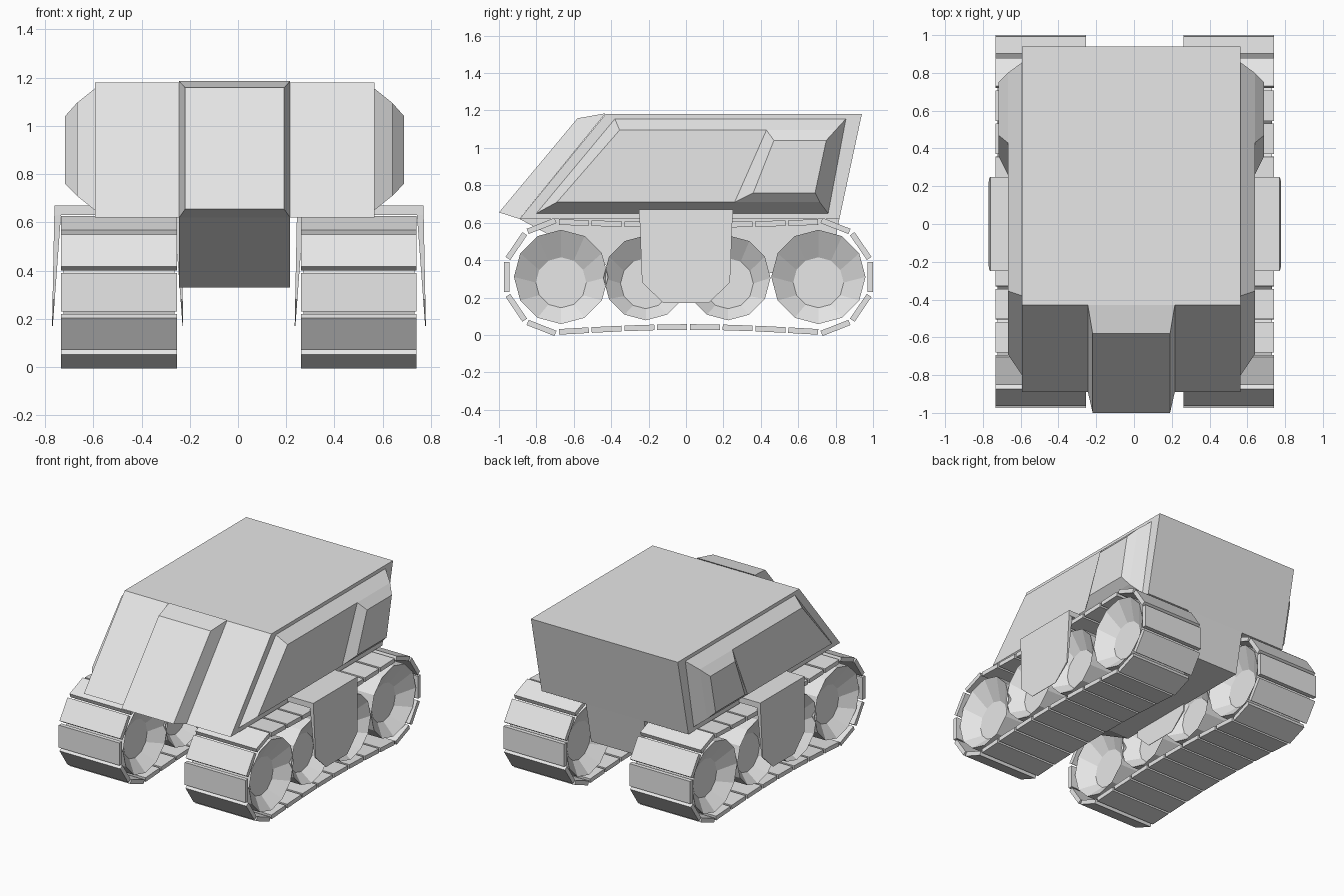
import bpy, bmesh, math
from mathutils import Matrix, Vector

cube = bpy.data.objects.get("Cube")
if cube:
    bpy.data.objects.remove(cube, do_unlink=True)

GREY = bpy.data.materials.new("plain_grey")
GREY.use_nodes = True
GREY.diffuse_color = (0.8, 0.8, 0.8, 1)
GREY.node_tree.nodes["Principled BSDF"].inputs["Base Color"].default_value = (0.8, 0.8, 0.8, 1)


def finish(name, bm):
    bmesh.ops.recalc_face_normals(bm, faces=bm.faces)
    mesh = bpy.data.meshes.new(name)
    bm.to_mesh(mesh)
    bm.free()
    mesh.materials.append(GREY)
    obj = bpy.data.objects.new(name, mesh)
    bpy.context.scene.collection.objects.link(obj)
    return obj


def loft(name, rings):
    """Skin matching rings of points and cap both ends."""
    bm = bmesh.new()
    rows = [[bm.verts.new(p) for p in ring] for ring in rings]
    n = len(rows[0])
    for a, b in zip(rows, rows[1:]):
        for i in range(n):
            j = (i + 1) % n
            bm.faces.new((a[i], a[j], b[j], b[i]))
    bm.faces.new(rows[0])
    bm.faces.new(rows[-1])
    return finish(name, bm)


def side_ring(x, profile):
    return [(x, y, z) for y, z in profile]


# Hull: slanted cabin and narrow keel between the tracks
HULL_X = -0.014
cabin = [(-0.89, 0.62), (-0.43, 1.18), (0.94, 1.18), (0.82, 0.62)]
keel = [(-0.89, 0.62), (0.82, 0.62), (0.76, 0.33), (-0.35, 0.33)]
loft("cabin", [side_ring(HULL_X + s * 0.579, cabin) for s in (-1, 1)])
loft("keel", [side_ring(HULL_X + s * 0.23, keel) for s in (-1, 1)])


# Raised front panel with bevelled borders
def cross_ring(w, low, high):
    return [(HULL_X - w, *low), (HULL_X + w, *low), (HULL_X + w, *high), (HULL_X - w, *high)]


loft("front_panel", [cross_ring(0.23, (-0.89, 0.62), (-0.43, 1.185)),
                     cross_ring(0.205, (-1.0, 0.655), (-0.58, 1.158))])

# Side panels, each with a smaller raised hatch at the rear
panel_base = [(-0.80, 0.65), (-0.38, 1.155), (0.855, 1.155), (0.76, 0.65)]
panel_face = [(-0.69, 0.71), (-0.355, 1.095), (0.80, 1.095), (0.715, 0.71)]
hatch_base = [(0.26, 0.71), (0.43, 1.095), (0.80, 1.095), (0.715, 0.71)]
hatch_face = [(0.36, 0.76), (0.47, 1.04), (0.75, 1.04), (0.69, 0.76)]
for side, s in (("left", 1), ("right", -1)):
    loft(side + "_side_panel", [side_ring(HULL_X + s * 0.579, panel_base),
                                side_ring(HULL_X + s * 0.654, panel_face)])
    loft(side + "_rear_hatch", [side_ring(HULL_X + s * 0.654, hatch_base),
                                side_ring(HULL_X + s * 0.703, hatch_face)])

# Track path: a stadium loop whose straights sag slightly inward
FRONT, BACK, AXLE, R = -0.665, 0.692, 0.31, 0.293
SPAN, QUARTER = BACK - FRONT, math.pi * R / 2
LENGTH = 2 * SPAN + 4 * QUARTER
PLATES = 26


def path(d):
    d %= LENGTH
    if d < QUARTER:
        a = math.pi - d / R
        return Vector((0, FRONT + R * math.cos(a), AXLE + R * math.sin(a)))
    d -= QUARTER
    if d < SPAN:
        return Vector((0, FRONT + d, AXLE + R - 0.015 * math.sin(math.pi * d / SPAN)))
    d -= SPAN
    if d < 2 * QUARTER:
        a = math.pi / 2 - d / R
        return Vector((0, BACK + R * math.cos(a), AXLE + R * math.sin(a)))
    d -= 2 * QUARTER
    if d < SPAN:
        return Vector((0, BACK - d, AXLE - R + 0.025 * math.sin(math.pi * d / SPAN)))
    a = -math.pi / 2 - (d - SPAN) / R
    return Vector((0, FRONT + R * math.cos(a), AXLE + R * math.sin(a)))


def build_track(name, x):
    bm = bmesh.new()
    pitch = LENGTH / PLATES
    for i in range(PLATES):
        d = i * pitch
        t = path(d + pitch / 3) - path(d - pitch / 3)
        place = Matrix.Translation(path(d) + Vector((x, 0, 0)))
        turn = Matrix.Rotation(math.atan2(t.z, t.y), 4, 'X')
        size = Matrix.Diagonal((0.48, 0.16, 0.03, 1))
        bmesh.ops.create_cube(bm, size=1, matrix=place @ turn @ size)
    finish(name, bm)


# Twelve-sided wheels dished on both faces
def circle(x, y, z, r):
    return [(x, y + r * math.cos(k * math.pi / 6), z + r * math.sin(k * math.pi / 6))
            for k in range(12)]


def build_wheel(name, x, y, z, r):
    hub = z - 0.03
    loft(name, [circle(x - 0.15, y, hub, 0.135), circle(x - 0.23, y, z, r),
                circle(x + 0.23, y, z, r), circle(x + 0.15, y, hub, 0.135)])


# Arched guard: a top plate with two tapering, flared cheeks
guard = [(-0.25, 0.67), (-0.235, 0.28), (-0.12, 0.17),
         (0.12, 0.17), (0.235, 0.28), (0.25, 0.67)]


def build_guard(side, x):
    for part, s in (("outer", 1), ("inner", -1)):
        drop = [(y, z, (0.67 - z) / 0.5) for y, z in guard]
        loft(f"{side}_guard_{part}_cheek" if x > 0 or side else part,
             [[(x + s * (0.262 + 0.01 * t), y, z) for y, z, t in drop],
              [(x + s * (0.232 + 0.037 * t), y, z) for y, z, t in drop]])
    top = [(-0.25, 0.63), (-0.25, 0.67), (0.25, 0.67), (0.25, 0.63)]
    loft(side + "_guard_top", [side_ring(x - 0.262, top), side_ring(x + 0.262, top)])


wheels = [("front", FRONT - 0.003, AXLE, 0.252), ("front_middle", -0.215, 0.305, 0.227),
          ("rear_middle", 0.225, 0.305, 0.227), ("rear", 0.708, AXLE, 0.252)]
for side, s in (("left", 1), ("right", -1)):
    x = 0.004 + s * 0.497
    build_track(side + "_track", x)
    build_guard(side, x + s * 0.006)
    for label, y, z, r in wheels:
        build_wheel(f"{side}_{label}_wheel", x, y, z, r)
